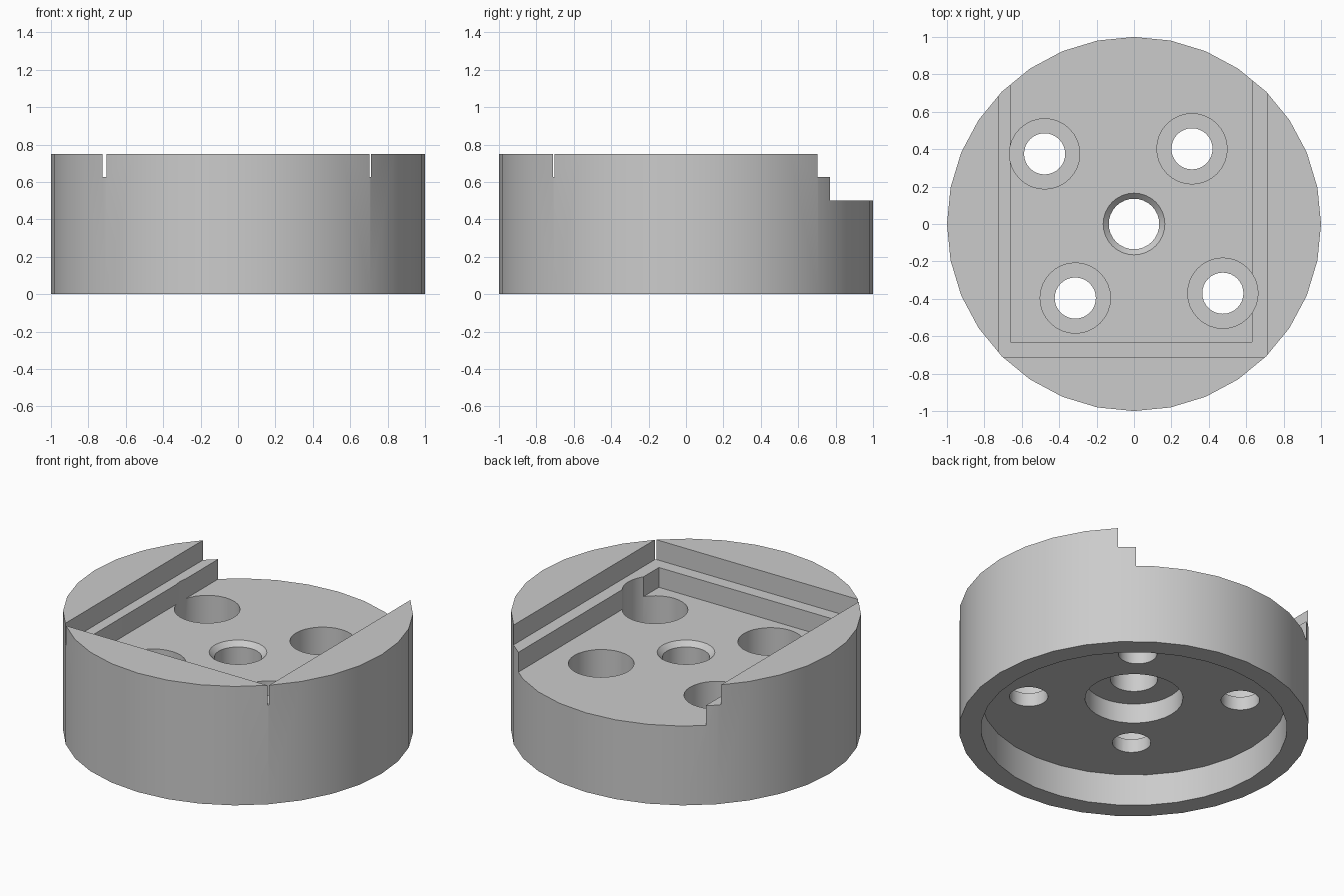
import bpy, bmesh, math

default = bpy.data.objects.get("Cube")
if default:
    bpy.data.objects.remove(default, do_unlink=True)

SIDES = 32

metal = bpy.data.materials.new("plain_grey")
metal.use_nodes = True
metal.diffuse_color = (0.6, 0.6, 0.6, 1)
metal.node_tree.nodes["Principled BSDF"].inputs["Base Color"].default_value = (0.6, 0.6, 0.6, 1)


def make_object(name, bm):
    bmesh.ops.recalc_face_normals(bm, faces=bm.faces)
    mesh = bpy.data.meshes.new(name)
    bm.to_mesh(mesh)
    bm.free()
    mesh.materials.append(metal)
    obj = bpy.data.objects.new(name, mesh)
    bpy.context.collection.objects.link(obj)
    return obj


def lathe(name, profile):
    """Revolve a closed (radius, z) loop about the z axis."""
    bm = bmesh.new()
    rings = []
    for i in range(SIDES):
        a = math.tau * i / SIDES
        rings.append([bm.verts.new((r * math.cos(a), r * math.sin(a), z)) for r, z in profile])
    n = len(profile)
    for i in range(SIDES):
        a, b = rings[i], rings[(i + 1) % SIDES]
        for j in range(n):
            k = (j + 1) % n
            bm.faces.new((a[j], b[j], b[k], a[k]))
    return make_object(name, bm)


def box(name, low, high):
    bm = bmesh.new()
    bmesh.ops.create_cube(bm, size=1)
    for v in bm.verts:
        v.co = [lo + (c + 0.5) * (hi - lo) for c, lo, hi in zip(v.co, low, high)]
    return make_object(name, bm)


def cylinder(name, x, y, radius, z0, z1):
    bm = bmesh.new()
    bmesh.ops.create_cone(bm, cap_ends=True, segments=SIDES, radius1=radius, radius2=radius, depth=z1 - z0)
    bmesh.ops.translate(bm, verts=bm.verts, vec=(x, y, (z0 + z1) / 2))
    return make_object(name, bm)


def cut(target, cutter):
    """Subtract the cutter, bake the result and drop the cutter."""
    cutter.hide_render = True
    mod = target.modifiers.new("cut", 'BOOLEAN')
    mod.operation = 'DIFFERENCE'
    mod.solver = 'EXACT'
    mod.object = cutter
    bpy.context.view_layer.update()
    baked = bpy.data.meshes.new_from_object(target.evaluated_get(bpy.context.evaluated_depsgraph_get()))
    target.modifiers.clear()
    target.data = baked
    bpy.data.objects.remove(cutter, do_unlink=True)


# Round body with underside recess, stepped centre bore and chamfered mouth
body = lathe("round_base", [
    (1, 0), (1, 0.75), (0.165, 0.75), (0.165, 0.5), (0.135, 0.47),
    (0.135, 0.325), (0.28, 0.325), (0.28, 0.2), (0.875, 0.2), (0.875, 0)])

# Stepped pocket, open at the back
cut(body, box("upper_pocket", (-0.725, -0.71, 0.625), (0.71, 1.3, 1)))
cut(body, box("lower_pocket", (-0.66, -0.63, 0.5), (0.63, 1.3, 0.9)))

# Four counterbored bolt holes
for x, y in ((-0.478, 0.375), (0.31, 0.402), (0.475, -0.37), (-0.314, -0.396)):
    cut(body, cylinder("counterbore", x, y, 0.188, 0.285, 0.9))
    cut(body, cylinder("bolt_hole", x, y, 0.11, 0.1, 0.6))

# Smooth round walls, sharp machined edges
bpy.ops.object.select_all(action='DESELECT')
body.select_set(True)
bpy.context.view_layer.objects.active = body
bpy.ops.object.shade_smooth_by_angle(angle=math.radians(30))
